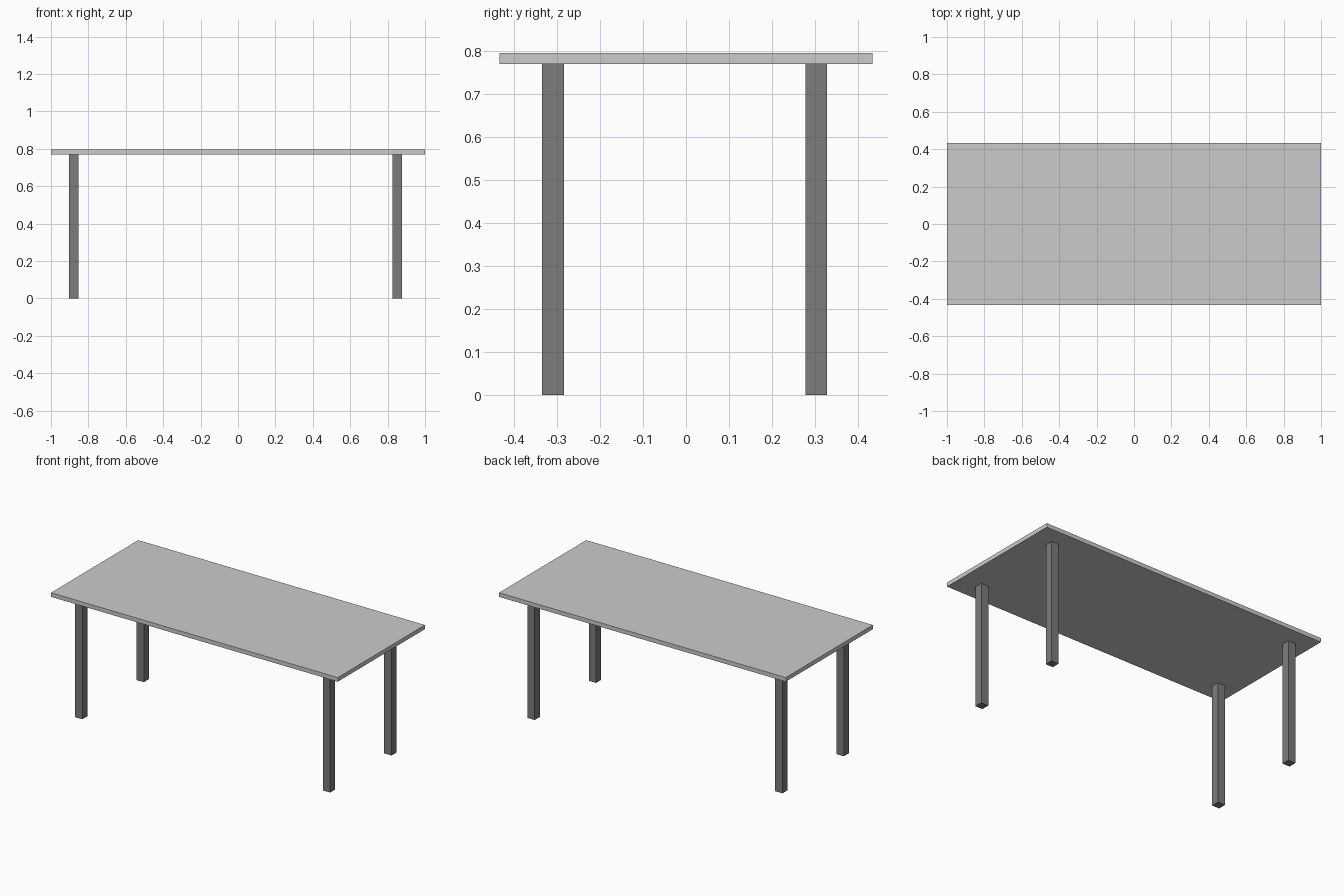
import bpy

if "Cube" in bpy.data.objects:
    bpy.data.objects.remove(bpy.data.objects["Cube"])

# Dark grey for the legs
dark = bpy.data.materials.new("dark_grey")
dark.diffuse_color = (0.2, 0.2, 0.2, 1)
dark.use_nodes = True
dark.node_tree.nodes["Principled BSDF"].inputs["Base Color"].default_value = dark.diffuse_color


def box(name, lo, hi, mat=None):
    """Axis-aligned box between two corners."""
    centre = [(a + b) / 2 for a, b in zip(lo, hi)]
    bpy.ops.mesh.primitive_cube_add(size=1, location=centre)
    ob = bpy.context.object
    ob.name = name
    ob.scale = [b - a for a, b in zip(lo, hi)]
    bpy.ops.object.transform_apply(location=False, rotation=False, scale=True)
    if mat:
        ob.data.materials.append(mat)
    return ob


TOP, UNDER = 0.796, 0.77
HALF_LEG = 0.0255

# Table top
box("table_top", (-1, -0.434, UNDER), (1, 0.434, TOP))

# Four square legs, set slightly off-centre under the top
for side, x in (("left", -0.877), ("right", 0.851)):
    for end, y in (("front", -0.309), ("back", 0.303)):
        box(f"{end}_{side}_leg",
            (x - HALF_LEG, y - HALF_LEG, 0),
            (x + HALF_LEG, y + HALF_LEG, UNDER), dark)
